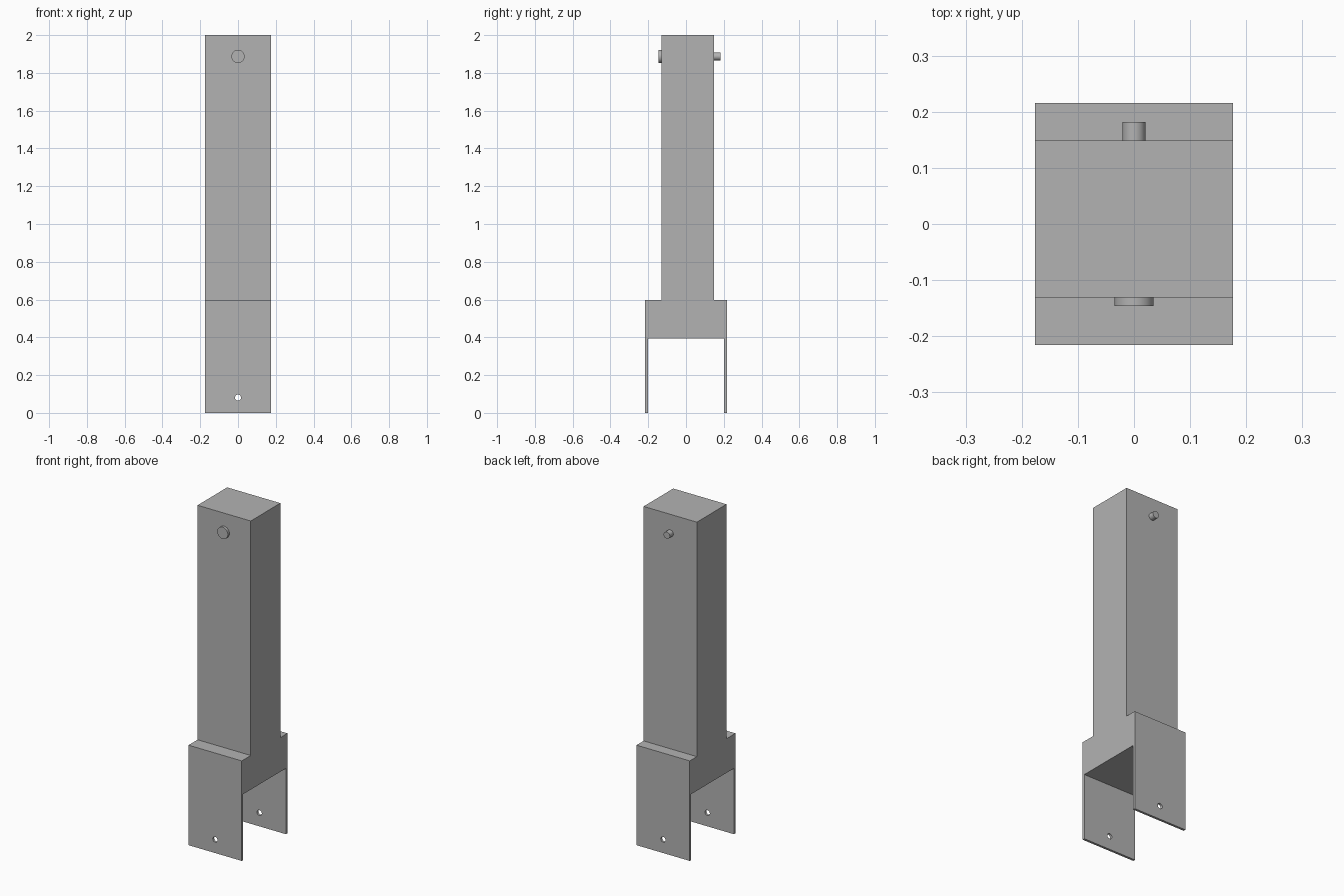
import bpy
import bmesh
from math import pi
from mathutils import Matrix, Vector

cube = bpy.data.objects.get("Cube")
if cube:
    bpy.data.objects.remove(cube, do_unlink=True)

grey = bpy.data.materials.new("plain grey")
grey.use_nodes = True
colour = (0.45, 0.45, 0.45, 1)
grey.diffuse_color = colour
grey.node_tree.nodes["Principled BSDF"].inputs["Base Color"].default_value = colour

HALF_WIDTH = 0.176
HALF_DEPTH = 0.216
PLATE = 0.014
STEP_Z, FORK_Z, TOP_Z = 0.598, 0.394, 2.0
POST_FRONT, POST_BACK = -0.131, 0.149
PIN_Z, HOLE_Z = 1.887, 0.081


def make_object(name, bm):
    bmesh.ops.recalc_face_normals(bm, faces=bm.faces)
    mesh = bpy.data.meshes.new(name)
    bm.to_mesh(mesh)
    bm.free()
    obj = bpy.data.objects.new(name, mesh)
    bpy.context.collection.objects.link(obj)
    mesh.materials.append(grey)
    return obj


def rod(name, radius, y0, y1, z):
    """Round bar lying along y."""
    bm = bmesh.new()
    place = Matrix.Translation((0, (y0 + y1) / 2, z)) @ Matrix.Rotation(pi / 2, 4, "X")
    bmesh.ops.create_cone(bm, cap_ends=True, segments=32, radius1=radius,
                          radius2=radius, depth=y1 - y0, matrix=place)
    for face in bm.faces:
        face.smooth = len(face.verts) == 4
    for edge in bm.edges:
        edge.smooth = all(len(f.verts) == 4 for f in edge.link_faces)
    return make_object(name, bm)


# Forked post: side profile extruded across the width
inner = HALF_DEPTH - PLATE
profile = [
    (-HALF_DEPTH, 0), (-inner, 0), (-inner, FORK_Z), (inner, FORK_Z),
    (inner, 0), (HALF_DEPTH, 0), (HALF_DEPTH, STEP_Z), (POST_BACK, STEP_Z),
    (POST_BACK, TOP_Z), (POST_FRONT, TOP_Z), (POST_FRONT, STEP_Z),
    (-HALF_DEPTH, STEP_Z),
]
bm = bmesh.new()
side = bm.faces.new([bm.verts.new((-HALF_WIDTH, y, z)) for y, z in profile])
swept = bmesh.ops.extrude_face_region(bm, geom=[side], use_keep_orig=True)
bmesh.ops.translate(bm, vec=Vector((2 * HALF_WIDTH, 0, 0)),
                    verts=[v for v in swept["geom"] if isinstance(v, bmesh.types.BMVert)])
post = make_object("forked_post", bm)

# Bolt hole through both fork plates
cutter = rod("hole_cutter", 0.016, -0.3, 0.3, HOLE_Z)
cutter.hide_render = True
cutter.hide_viewport = True
cutter.display_type = "WIRE"
cut = post.modifiers.new("bolt holes", "BOOLEAN")
cut.operation = "DIFFERENCE"
cut.solver = "EXACT"
cut.object = cutter

# Pin with a flat head at the front and its end out of the back
rod("pin_head", 0.035, -0.146, POST_FRONT, PIN_Z)
rod("pin_end", 0.0205, POST_BACK, 0.182, PIN_Z)
